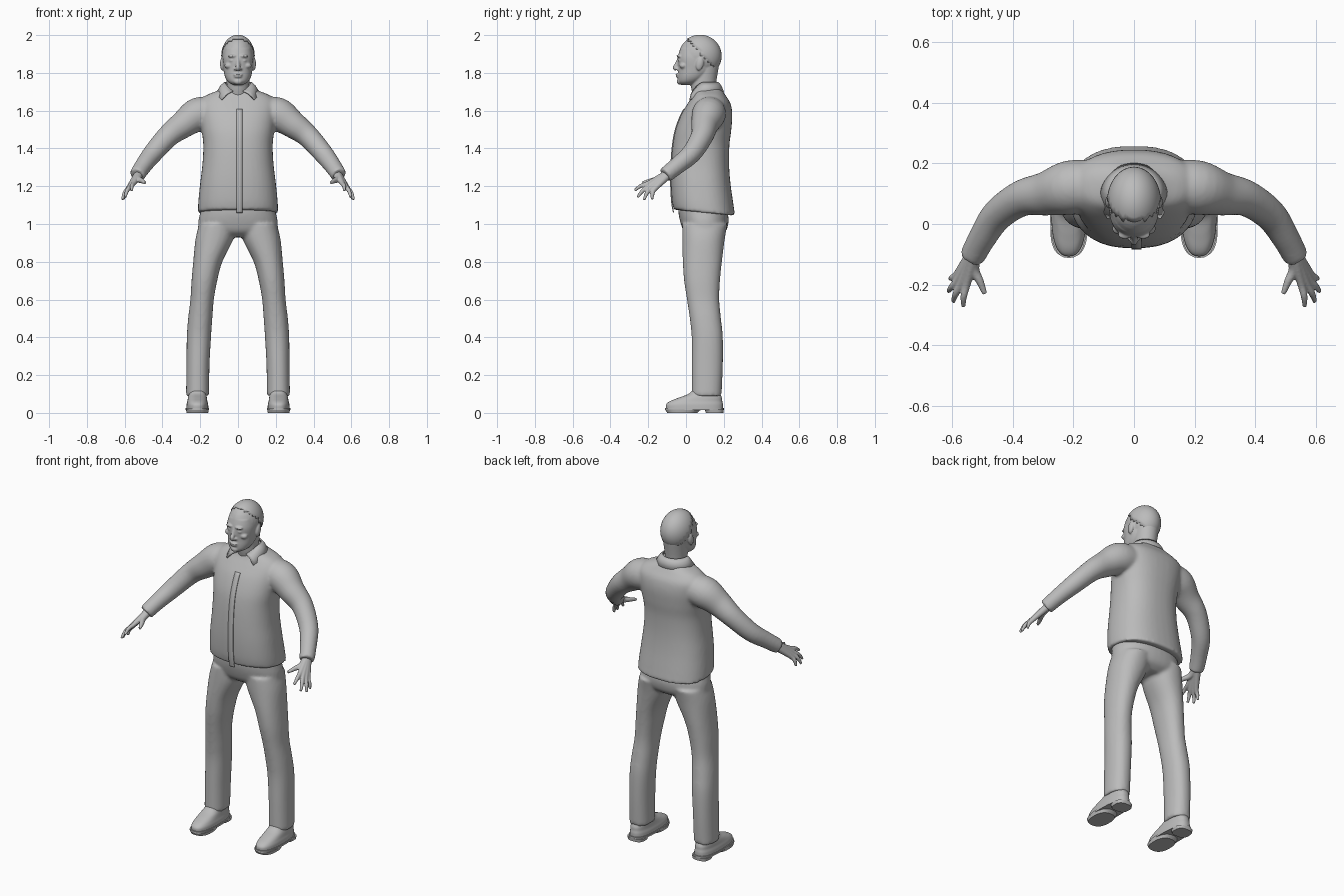
import bpy, bmesh, math
from mathutils import Vector, Matrix

if "Cube" in bpy.data.objects:
    bpy.data.objects.remove(bpy.data.objects["Cube"])

grey = bpy.data.materials.new("plain grey")
grey.use_nodes = True
grey.diffuse_color = (0.5, 0.5, 0.5, 1)
grey.node_tree.nodes["Principled BSDF"].inputs["Base Color"].default_value = (0.5, 0.5, 0.5, 1)


def spline(rows, n=5):
    """Smoothly interpolate rows of numbers."""
    rows = [Vector(r) for r in rows]
    pts = [rows[0]] + rows + [rows[-1]]
    out = []
    for a, b, c, d in zip(pts, pts[1:], pts[2:], pts[3:]):
        for i in range(n):
            t = i / n
            out.append(b + ((c - a) * t + (2 * a - 5 * b + 4 * c - d) * t ** 2
                            + (3 * b - a - 3 * c + d) * t ** 3) / 2)
    return out + [rows[-1]]


def skin(bm, rings):
    """Join rings of points into a closed skin."""
    loops = [[bm.verts.new(p) for p in ring] for ring in rings]
    for lo, hi in zip(loops, loops[1:]):
        for i in range(len(lo)):
            j = (i + 1) % len(lo)
            bm.faces.new((lo[i], lo[j], hi[j], hi[i]))
    bm.faces.new(loops[0][::-1])
    bm.faces.new(loops[-1])


def curve(v, power):
    return math.copysign(abs(v) ** (2 / power), v)


def stack(bm, rows, power=2.2, side=1, tilt=0, n=5, sides=40):
    """Level sections: centre x, height, front y, back y, half width."""
    rings = []
    for k, (x, z, front, back, w) in enumerate(spline(rows, n)):
        lean = tilt * max(0, 1 - k / (2 * n))
        ring = []
        for i in range(sides):
            a = math.tau * i / sides
            dy = curve(math.sin(a), power) * (back - front) / 2
            ring.append((side * (x + w * curve(math.cos(a), power)),
                         (front + back) / 2 + dy, z - lean * dy))
        rings.append(ring)
    skin(bm, rings)


def tube(bm, rows, side=1, sides=20):
    """Round sections along a path: x, y, z, radius."""
    path = spline(rows)
    rings = []
    for i, p in enumerate(path):
        step = path[min(i + 1, len(path) - 1)].xyz - path[max(i - 1, 0)].xyz
        turn = step.to_track_quat("Z", "Y")
        ring = []
        for k in range(sides):
            a = math.tau * k / sides
            q = p.xyz + turn @ Vector((math.cos(a), math.sin(a), 0)) * p[3]
            ring.append((side * q.x, q.y, q.z))
        rings.append(ring)
    skin(bm, rings)


def ball(bm, centre, size, tilt=0):
    m = Matrix.Translation(centre) @ Matrix.Rotation(tilt, 4, "X") @ Matrix.Diagonal((*size, 1))
    return bmesh.ops.create_uvsphere(bm, u_segments=32, v_segments=20, radius=1, matrix=m)


def finish(name, bm, voxel=0, smooth=4, thick=0):
    bmesh.ops.recalc_face_normals(bm, faces=bm.faces)
    mesh = bpy.data.meshes.new(name)
    bm.to_mesh(mesh)
    bm.free()
    ob = bpy.data.objects.new(name, mesh)
    bpy.context.collection.objects.link(ob)
    mesh.materials.append(grey)
    if thick:
        mod = ob.modifiers.new("thickness", "SOLIDIFY")
        mod.thickness, mod.offset = thick, 0
    if voxel:
        mod = ob.modifiers.new("blend", "REMESH")
        mod.mode, mod.voxel_size, mod.use_smooth_shade = "VOXEL", voxel, True
        mod = ob.modifiers.new("soften", "SMOOTH")
        mod.factor, mod.iterations = 0.5, smooth
    else:
        bpy.ops.object.select_all(action="DESELECT")
        ob.select_set(True)
        bpy.context.view_layer.objects.active = ob
        bpy.ops.object.shade_smooth_by_angle(angle=math.radians(40))
    return ob


# Jacket: torso and both sleeves blended together
torso = [(0, 1.06, -.065, .26, .213), (0, 1.12, -.075, .25, .21), (0, 1.22, -.08, .235, .2),
         (0, 1.32, -.078, .228, .188), (0, 1.42, -.07, .23, .184), (0, 1.5, -.055, .24, .193),
         (0, 1.58, -.025, .245, .203), (0, 1.64, .01, .235, .205), (0, 1.68, .035, .21, .17),
         (0, 1.71, .045, .19, .1), (0, 1.735, .05, .17, .07)]
sleeve = [(.12, .13, 1.59, .08), (.21, .12, 1.58, .09), (.29, .1, 1.527, .073),
          (.37, .085, 1.465, .06), (.45, .03, 1.375, .053), (.5, -.045, 1.31, .046),
          (.535, -.11, 1.258, .042)]
bm = bmesh.new()
stack(bm, torso, power=2.4, tilt=.1)
for s in (1, -1):
    tube(bm, sleeve, s, 28)
finish("jacket", bm, .009, 6)

# Front flap of the jacket
bm = bmesh.new()
strip = [[bm.verts.new((x, r[2] - .001, r[1])) for x in (-.008, .024)]
         for r in spline(torso) if r[1] < 1.61]
for a, b in zip(strip, strip[1:]):
    bm.faces.new((a[0], a[1], b[1], b[0]))
finish("jacket_front_flap", bm, thick=.006)

# Folded collar, open at the front
bm = bmesh.new()
rows = []
steps = 36
for i in range(steps + 1):
    t = i / steps
    up = math.radians(22 + 316 * t)
    low = math.radians(52 + 256 * t)
    fu, fl = max(0, math.cos(up)), max(0, math.cos(low))
    top = Vector((.07 * math.sin(up), .1 - .068 * math.cos(up), 1.75 - .055 * fu ** 2))
    reach = .13 if math.cos(low) > 0 else .098
    edge = Vector((.11 * math.sin(low), .1 - reach * math.cos(low), 1.7 - .07 * fl))
    mid = (top + edge) / 2 + Vector((0, 0, .008))
    rows.append([bm.verts.new(p) for p in (top, mid, edge)])
for a, b in zip(rows, rows[1:]):
    for k in range(2):
        bm.faces.new((a[k], a[k + 1], b[k + 1], b[k]))
finish("collar", bm, thick=.007)

# Trousers: hips and both legs
bm = bmesh.new()
stack(bm, [(0, .93, .03, .17, .1), (0, .96, -.01, .21, .2), (0, 1.01, -.03, .225, .21),
           (0, 1.06, -.04, .22, .2), (0, 1.1, -.04, .2, .19)])
leg = [(.11, 1.0, -.02, .22, .095), (.125, .92, -.02, .205, .1), (.16, .8, -.017, .19, .077),
       (.178, .7, -.01, .18, .068), (.19, .6, .005, .176, .062), (.2, .5, .02, .185, .064),
       (.207, .4, .03, .195, .064), (.212, .25, .03, .195, .061), (.214, .09, .03, .188, .061)]
for s in (1, -1):
    stack(bm, leg, side=s)
finish("trousers", bm, .009, 6)

# Shoes with soles and heels
for s, word in ((1, "left"), (-1, "right")):
    bm = bmesh.new()
    stack(bm, [(.215, .024, -.106, .195, .058), (.215, .045, -.105, .195, .057),
               (.215, .062, -.085, .192, .053), (.215, .08, -.04, .19, .05),
               (.214, .105, .02, .18, .046), (.214, .15, .05, .17, .04)], 2.5, s)
    finish(word + "_shoe", bm)
    bm = bmesh.new()
    stack(bm, [(.215, .016, -.112, .2, .062), (.215, .027, -.112, .2, .062)], 2.6, s, n=1)
    stack(bm, [(.215, 0, -.1, .06, .057), (.215, .018, -.11, .08, .061)], 2.5, s, n=1)
    stack(bm, [(.215, 0, .105, .198, .05), (.215, .018, .1, .2, .054)], 2.8, s, n=1)
    finish(word + "_sole", bm)

# Hands: every finger runs from the wrist, so together they form the palm
wrist = (.52, -.08, 1.275, .024)
knuckles = [(.552, -.2, 1.215), (.57, -.198, 1.2), (.582, -.187, 1.188), (.585, -.168, 1.182)]
tips = [(.563, -.272, 1.178), (.597, -.256, 1.142), (.612, -.222, 1.128), (.606, -.18, 1.13)]
for s, word in ((1, "left"), (-1, "right")):
    bm = bmesh.new()
    for base, tip in zip(knuckles, tips):
        bend = (Vector(base) + Vector(tip)) / 2 + Vector((.004, -.003, .005))
        tube(bm, [wrist, (*((Vector(wrist[:3]) + Vector(base)) / 2), .018), (*base, .013),
                  (*bend, .011), (*tip, .007)], s, 12)
    tube(bm, [wrist, (.528, -.145, 1.24, .018), (.508, -.19, 1.228, .013),
              (.492, -.23, 1.218, .008)], s, 12)
    finish(word + "_hand", bm, .004, 2)

# Head: skull, face, neck and features blended together
bm = bmesh.new()
ball(bm, (0, .073, 1.89), (.085, .111, .108))
stack(bm, [(0, 1.736, -.025, .03, .025), (0, 1.752, -.04, .07, .052), (0, 1.78, -.043, .11, .069),
           (0, 1.82, -.042, .14, .077), (0, 1.88, -.044, .14, .081), (0, 1.93, -.03, .12, .07)])
stack(bm, [(0, 1.64, .05, .16, .062), (0, 1.7, .032, .158, .06), (0, 1.75, .025, .16, .06),
           (0, 1.84, .03, .175, .065)], 2)
tube(bm, [(0, -.036, 1.885, .008), (0, -.047, 1.85, .01), (0, -.057, 1.828, .013),
          (0, -.05, 1.816, .009)])
ball(bm, (0, -.044, 1.791), (.024, .012, .005))
ball(bm, (0, -.042, 1.78), (.021, .012, .006))
ball(bm, (0, -.033, 1.754), (.024, .016, .016))
for s in (1, -1):
    ball(bm, (s * .03, -.036, 1.889), (.024, .014, .008))
    ball(bm, (s * .032, -.03, 1.865), (.014, .012, .007))
    ball(bm, (s * .014, -.045, 1.82), (.008, .011, .007))
    ball(bm, (s * .048, -.015, 1.838), (.024, .02, .016))
    ball(bm, (s * .083, .073, 1.848), (.012, .02, .036), -.2)
finish("head", bm, .0045, 3)

# Short hair with a receding front
bm = bmesh.new()
ball(bm, (0, .074, 1.89), (.087, .113, .11))
bald = [v for v in bm.verts if v.co.z < 1.81 or v.co.y < .09 - (v.co.z - 1.87) * .85]
bmesh.ops.delete(bm, geom=bald, context="VERTS")
finish("hair", bm, thick=.004)
